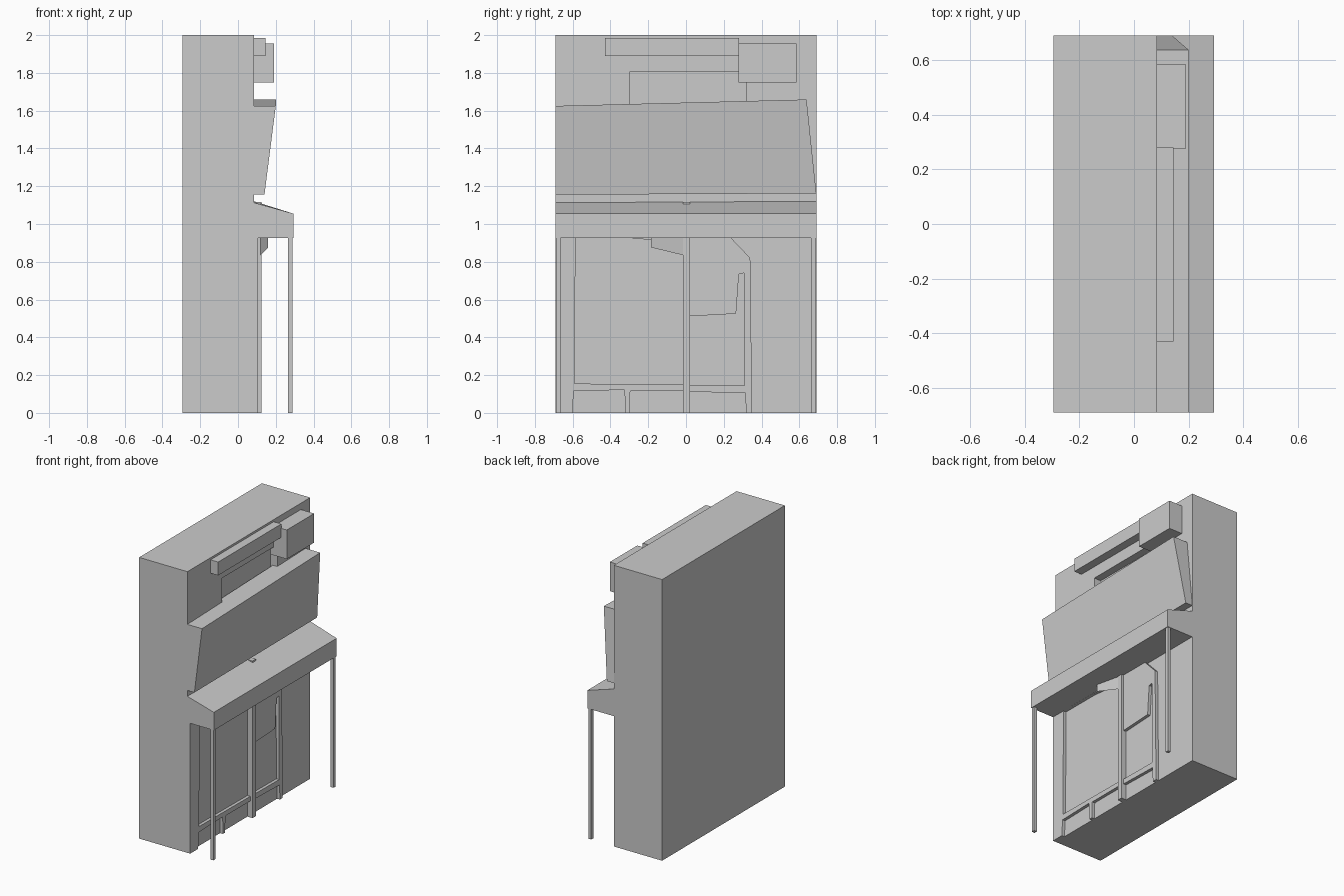
import bpy, bmesh

cube = bpy.data.objects.get("Cube")
if cube:
    bpy.data.objects.remove(cube, do_unlink=True)

grey = bpy.data.materials.new("plain_grey")
grey.use_nodes = True
grey.diffuse_color = (0.6, 0.6, 0.6, 1)
grey.node_tree.nodes["Principled BSDF"].inputs["Base Color"].default_value = (0.6, 0.6, 0.6, 1)

WALL, PLATE = 0.085, 0.107   # x of the main wall and of the shopfront plate
END = 0.69                   # half length along y


def loft(name, start, end):
    """Solid between two matching outlines; a single outline gives a sheet."""
    bm = bmesh.new()
    a = [bm.verts.new(p) for p in start]
    bm.faces.new(a)
    if end:
        b = [bm.verts.new(p) for p in end]
        bm.faces.new(b)
        for i in range(len(a)):
            j = (i + 1) % len(a)
            bm.faces.new((a[i], a[j], b[j], b[i]))
        bmesh.ops.recalc_face_normals(bm, faces=bm.faces)
    mesh = bpy.data.meshes.new(name)
    bm.to_mesh(mesh)
    bm.free()
    mesh.materials.append(grey)
    ob = bpy.data.objects.new(name, mesh)
    bpy.context.collection.objects.link(ob)
    return ob


def panel(name, outline, x0, x1):
    """Outline in (y, z), extruded along x."""
    return loft(name, [(x0, y, z) for y, z in outline], [(x1, y, z) for y, z in outline])


def box(name, x0, x1, y0, y1, z0, z1):
    return panel(name, [(y0, z0), (y1, z0), (y1, z1), (y0, z1)], x0, x1)


def cut(ob, cutter):
    mod = ob.modifiers.new("opening", "BOOLEAN")
    mod.operation, mod.solver, mod.object = "DIFFERENCE", "EXACT", cutter
    bpy.context.view_layer.objects.active = ob
    bpy.ops.object.modifier_apply(modifier=mod.name)
    bpy.data.objects.remove(cutter, do_unlink=True)


# Building block with the upper window recess
body = box("building_body", -0.295, WALL, -END, END, 0, 2)
cut(body, box("recess_cutter", 0.03, 0.2, -0.3, 0.32, 1.58, 1.805))

# Shopfront plate with a clipped corner, window openings and base openings
front = panel("shopfront_plate", [(-END, 0), (0.35, 0), (0.34, 0.82), (0.235, 0.93), (-END, 0.93)],
              0.06, PLATE)
openings = [
    [(-0.59, 0.155), (-0.015, 0.15), (-0.015, 0.9), (-0.3, 0.926), (-0.585, 0.927)],
    [(0.02, 0.148), (0.31, 0.145), (0.307, 0.74), (0.28, 0.735), (0.265, 0.525), (0.02, 0.512)],
    [(-0.605, -0.1), (-0.595, 0.115), (-0.325, 0.122), (-0.32, -0.1)],
    [(-0.3, -0.1), (-0.295, 0.117), (-0.015, 0.117), (-0.015, -0.1)],
    [(0.02, -0.1), (0.02, 0.112), (0.315, 0.105), (0.32, -0.1)],
]
for outline in openings:
    cut(front, panel("opening_cutter", outline, 0.03, 0.2))

# Centre post and the two slim canopy legs
box("centre_post", 0.06, 0.125, -0.015, 0.022, 0, 1.117)
for side, y in (("front", -0.677), ("back", 0.675)):
    box(side + "_leg", 0.265, 0.288, y - 0.012, y + 0.012, 0, 0.95)

# Sloped canopy over the shopfront
def canopy_section(y, ridge):
    return [(x, y, z) for x, z in ((0.05, 0.927), (0.293, 0.927), (0.293, 1.055),
                                   (WALL, ridge), (0.05, ridge))]

loft("canopy", canopy_section(-END, 1.113), canopy_section(END, 1.12))

# Small slanted sheet hanging beside the post
loft("hanging_sheet", [(0.16, -0.185, 0.93), (0.16, -0.185, 0.876),
                       (0.12, -0.015, 0.835), (0.12, -0.015, 0.93)], None)

# Leaning fascia board above the canopy, with a slanted back end
loft("fascia_board",
     [(0.05, -END, 1.155), (0.14, -END, 1.155), (0.2, -END, 1.625), (0.05, -END, 1.625)],
     [(0.05, END, 1.162), (0.14, END, 1.162), (0.2, 0.638, 1.659), (0.05, 0.638, 1.659)])

# Boxes mounted on the upper wall
box("long_wall_box", 0.06, 0.145, -0.43, 0.28, 1.89, 1.985)
box("large_wall_box", 0.06, 0.19, 0.277, 0.585, 1.748, 1.955)
